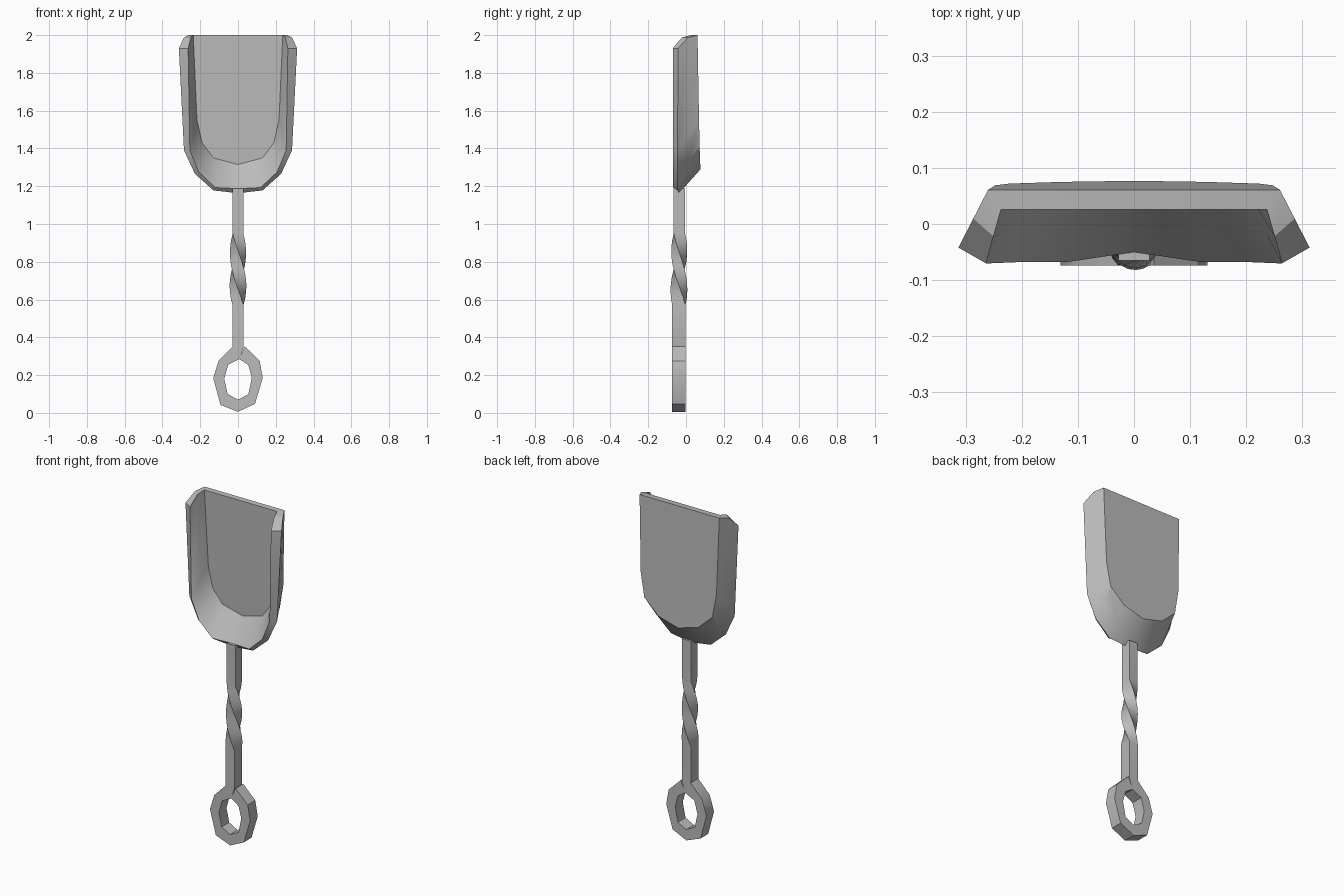
import bpy, bmesh, math
from mathutils import Vector

if "Cube" in bpy.data.objects:
    bpy.data.objects.remove(bpy.data.objects["Cube"])

steel = bpy.data.materials.new("grey_steel")
steel.diffuse_color = (0.5, 0.5, 0.5, 1)
steel.use_nodes = True
steel.node_tree.nodes["Principled BSDF"].inputs["Base Color"].default_value = steel.diffuse_color


def finish(name, bm, angle):
    bmesh.ops.recalc_face_normals(bm, faces=bm.faces)
    me = bpy.data.meshes.new(name)
    bm.to_mesh(me)
    bm.free()
    me.materials.append(steel)
    ob = bpy.data.objects.new(name, me)
    bpy.context.collection.objects.link(ob)
    bpy.ops.object.select_all(action='DESELECT')
    bpy.context.view_layer.objects.active = ob
    ob.select_set(True)
    bpy.ops.object.shade_smooth_by_angle(angle=math.radians(angle))


# --- scoop: wall section (back edge, outer rim, inner rim, floor edge) at each station
half = [
    ((.26, .061, 2.0), (.313, -.042, 1.93), (.264, -.07, 1.93), (.237, .026, 2.0)),
    ((.247, .069, 1.55), (.286, -.045, 1.39), (.255, -.07, 1.39), (.217, .034, 1.55)),
    ((.222, .072, 1.41), (.228, -.045, 1.265), (.207, -.068, 1.275), (.19, .037, 1.43)),
    ((.13, .075, 1.325), (.13, -.045, 1.178), (.12, -.068, 1.193), (.13, .04, 1.35)),
    ((0, .077, 1.29), (0, -.036, 1.163), (0, -.05, 1.187), (0, .042, 1.315)),
]


def section(row):
    b, o, i, f = map(Vector, row)
    top = row is half[0]
    mo, mi = (b + o) / 2, (f + i) / 2
    if top:                                   # rounded upper corner of the side wall
        mo.z = mi.z = 1.987
    return [b, mo, o, i, mi, f]


mirror = Vector((-1, 1, 1))
sections = [section(r) for r in half]
sections += [[p * mirror for p in s] for s in reversed(sections[:-1])]

bm = bmesh.new()
rings = [[bm.verts.new(p) for p in s] for s in sections]
for a, b in zip(rings, rings[1:]):            # walls and rim
    for k in range(5):
        bm.faces.new((a[k], a[k + 1], b[k + 1], b[k]))
n = len(rings)
for k in (0, 5):                              # back and front of the floor plate
    for i in range(n // 2):
        vs = [rings[i][k], rings[i + 1][k], rings[n - 2 - i][k], rings[n - 1 - i][k]]
        bm.faces.new(list(dict.fromkeys(vs)))
for r in (rings[0], rings[-1]):               # upper wall ends
    bm.faces.new((r[0], r[1], r[4], r[5]))
    bm.faces.new((r[1], r[2], r[3], r[4]))
bm.faces.new((rings[0][0], rings[0][5], rings[-1][5], rings[-1][0]))
finish("scoop", bm, 30)

# --- handle: twisted square bar that curls into a hanging loop
bars = []
for z in (1.187, .95):
    bars.append([Vector((x, y, z)) for x, y in
                 ((-.028, -.065), (.028, -.065), (.028, -.005), (-.028, -.005))])
steps = 10
for s in range(1, steps + 1):                 # half-turn twist
    t = s / steps
    z, cy, hw, hd = .95 - .38 * t, -.035 - .003 * t, .029, .03 + .005 * t
    c, d = math.cos(math.pi * t), math.sin(math.pi * t)
    bars.append([Vector((x * c - y * d, cy + x * d + y * c, z)) for x, y in
                 ((-hw, -hd), (hw, -hd), (hw, hd), (-hw, hd))])
# after half a turn the corners are reversed: start from the opposite one
loop = [((-.03, .353), (.027, .345)), ((-.028, .352), (.008, .285)),
        ((-.103, .275), (-.052, .255)), ((-.131, .185), (-.073, .18)),
        ((-.093, .042), (-.055, .1)), ((0, .006), (0, .07)),
        ((.09, .048), (.055, .098)), ((.131, .185), (.073, .185)),
        ((.115, .275), (.055, .253)), ((.036, .352), (.006, .285))]
loop[0] = ((-.03, .37), (.028, .345))
for (ox, oz), (ix, iz) in loop:
    q = [Vector((ox, -.074, oz)), Vector((ix, -.074, iz)),
         Vector((ix, -.003, iz)), Vector((ox, -.003, oz))]
    bars.append(q[2:] + q[:2])

bm = bmesh.new()
rings = [[bm.verts.new(p) for p in s] for s in bars]
for a, b in zip(rings, rings[1:]):
    for k in range(4):
        m = (k + 1) % 4
        bm.faces.new((a[k], a[m], b[m], b[k]))
bm.faces.new(rings[0])
bm.faces.new(rings[-1])
finish("handle", bm, 35)
